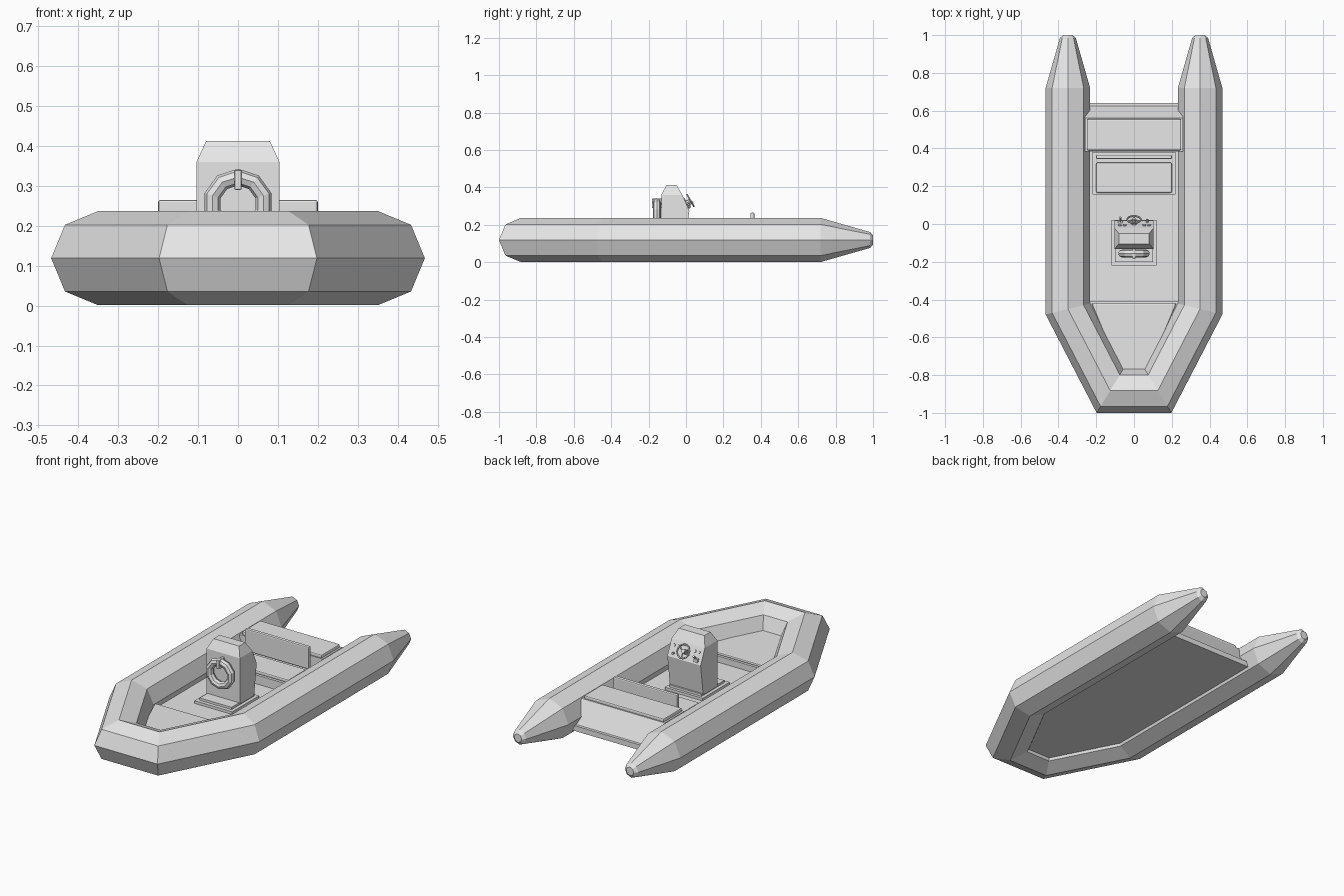
import bpy, bmesh, math
from mathutils import Vector, Matrix

if "Cube" in bpy.data.objects:
    bpy.data.objects.remove(bpy.data.objects["Cube"], do_unlink=True)

GREY = (0.8, 0.8, 0.8, 1)
mat = bpy.data.materials.new("light grey")
mat.use_nodes = True
mat.diffuse_color = GREY
mat.node_tree.nodes["Principled BSDF"].inputs["Base Color"].default_value = GREY


def finish(name, bm, bevel=0):
    bmesh.ops.recalc_face_normals(bm, faces=bm.faces)
    mesh = bpy.data.meshes.new(name)
    bm.to_mesh(mesh)
    bm.free()
    mesh.materials.append(mat)
    obj = bpy.data.objects.new(name, mesh)
    bpy.context.collection.objects.link(obj)
    if bevel:
        mod = obj.modifiers.new("edge", "BEVEL")
        mod.width, mod.segments = bevel, 2
    return obj


def loft(name, rings, closed=False, bevel=0):
    """Skin equal-length rings of points; cap the ends unless closed."""
    bm = bmesh.new()
    loops = [[bm.verts.new(p) for p in ring] for ring in rings]
    pairs = list(zip(loops, loops[1:] + loops[:1]))
    for a, b in pairs if closed else pairs[:-1]:
        for i in range(len(a)):
            j = (i + 1) % len(a)
            bm.faces.new((a[i], a[j], b[j], b[i]))
    if not closed:
        bm.faces.new(loops[0])
        bm.faces.new(loops[-1])
    return finish(name, bm, bevel)


def box(name, x0, x1, y0, y1, z0, z1, bevel=0):
    ring = [(x0, y0), (x1, y0), (x1, y1), (x0, y1)]
    return loft(name, [[(x, y, z) for x, y in ring] for z in (z0, z1)], bevel=bevel)


def plan_prism(name, half, z0, z1, bevel=0):
    """Mirror a half outline across x and raise it between two heights."""
    ring = half + [(-x, y) for x, y in reversed(half)]
    return loft(name, [[(x, y, z) for x, y in ring] for z in (z0, z1)], bevel=bevel)


def torus(name, place, major, minor, n, m):
    rings = []
    for i in range(n):
        a = math.tau * (i + 0.5) / n
        out = Vector((math.cos(a), math.sin(a), 0))
        rings.append([place @ (out * (major + minor * math.cos(math.tau * k / m))
                               + Vector((0, 0, minor * math.sin(math.tau * k / m))))
                      for k in range(m)])
    return loft(name, rings, closed=True)


def rod(name, a, b, r, n=8, r_end=None):
    a, b = Vector(a), Vector(b)
    q = (b - a).to_track_quat("Z", "Y")
    rings = [[p + q @ Vector((s * math.cos(math.tau * i / n), s * math.sin(math.tau * i / n), 0))
              for i in range(n)] for p, s in ((a, r), (b, r if r_end is None else r_end))]
    return loft(name, rings)


# Octagonal buoyancy tube, mitred around the bow with tapered stern tips
R, MID = 0.118, 0.119
half = [(0.35, 1.0, 0.024), (0.35, 0.985, 0.042), (0.35, 0.72, R), (0.35, -0.45, R), (0.126, -0.882, R)]
path = half + [(-x, y, r) for x, y, r in reversed(half)]
rings = []
for i, (x, y, r) in enumerate(path):
    here = Vector((x, y))
    ways = [(Vector(path[k + 1][:2]) - Vector(path[k][:2])).normalized()
            for k in (i - 1, i) if 0 <= k < len(path) - 1]
    way = sum(ways, Vector((0, 0))).normalized()
    side = Vector((-way.y, way.x)) / way.dot(ways[0])
    ring = []
    for k in range(8):
        a = math.tau * k / 8
        p = here + side * r * math.cos(a)
        ring.append((p.x, p.y, MID + r * math.sin(a)))
    rings.append(ring)
loft("buoyancy_tube", rings)

# Floor and bow deck
plan_prism("floor", [(0.27, 0.64), (0.27, -0.44), (0.09, -0.82)], 0.05, 0.08)
plan_prism("bow_locker", [(0.25, -0.41), (0.25, -0.44), (0.085, -0.81)], 0.08, 0.115)
plan_prism("bow_deck", [(0.225, -0.42), (0.07, -0.79)], 0.115, 0.13, 0.006)

# Sloping transom under the stern bench
transom = [(0.64, 0.05), (0.56, 0.2), (0.385, 0.2), (0.385, 0.06)]
loft("transom", [[(x, y, z) for y, z in transom] for x in (-0.26, 0.26)])
box("stern_bench", -0.25, 0.25, 0.39, 0.555, 0.195, 0.218, 0.007)

# Helm seat
box("helm_seat_base", -0.22, 0.22, 0.155, 0.38, 0.08, 0.13)
box("helm_seat_cushion", -0.2, 0.2, 0.165, 0.325, 0.13, 0.15, 0.007)
box("helm_backrest", -0.2, 0.2, 0.344, 0.366, 0.14, 0.265, 0.006)

# Console on its stepped plinth
box("console_plinth", -0.118, 0.118, -0.22, 0.02, 0.08, 0.095)
box("console_step", -0.1, 0.1, -0.2, 0.005, 0.095, 0.108)
profile = [(-0.132, 0.1), (-0.132, 0.36), (-0.02, 0.36), (0.018, 0.275), (-0.005, 0.1)]
loft("console_body", [[(x, y, z) for y, z in profile] for x in (-0.104, 0.104)])
loft("console_hood", [[(-w, f, z), (w, f, z), (w, b, z), (-w, b, z)] for w, f, b, z in
                      ((0.104, -0.132, -0.02, 0.36), (0.08, -0.105, -0.05, 0.412))])

# Life ring on the console front
place = Matrix.Translation((0, -0.156, 0.255)) @ Matrix.Rotation(math.pi / 2, 4, "X")
torus("life_ring", place, 0.067, 0.021, 10, 8)
box("life_ring_bracket", -0.009, 0.009, -0.182, -0.13, 0.29, 0.34, 0.003)

# Steering wheel, tilted back from the dash
tilt = Matrix.Translation((0, 0.024, 0.33)) @ Matrix.Rotation(math.radians(-60), 4, "X")
torus("steering_wheel", tilt, 0.037, 0.005, 12, 6)
rod("steering_column", tilt @ Vector((0, 0, 0.004)), tilt @ Vector((0, 0, -0.035)), 0.01, r_end=0.014)
for i in range(3):
    a = math.tau * i / 3 + math.pi / 2
    rod(f"wheel_spoke_{i + 1}", tilt @ Vector((0, 0, 0)),
        tilt @ Vector((0.036 * math.cos(a), 0.036 * math.sin(a), 0)), 0.004, 6)

# Dash gauges and throttle
dash = Vector((0, 0.91, 0.41))
for i, x in enumerate((-0.075, -0.05, 0.055, 0.08)):
    p = Vector((x, -0.008, 0.333))
    rod(f"gauge_{i + 1}", p - dash * 0.003, p + dash * 0.005, 0.009, 10)
box("throttle_box", -0.085, -0.06, 0.0, 0.02, 0.285, 0.305, 0.002)
rod("throttle_lever", (-0.072, 0.01, 0.3), (-0.072, 0.036, 0.325), 0.004, 6, 0.006)
rod("ignition_switch", (0.07, 0.005, 0.295), (0.07, 0.025, 0.3), 0.006)
